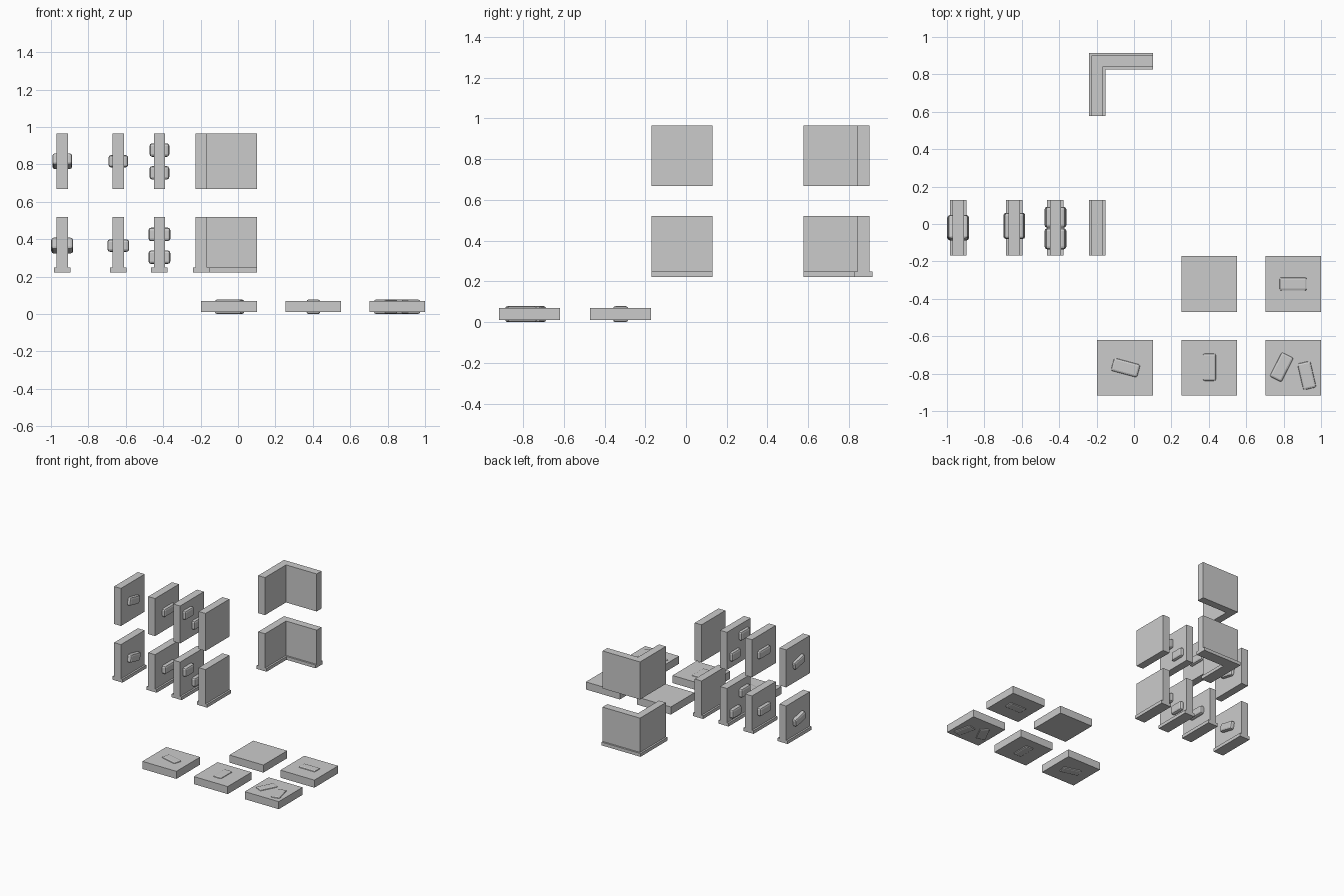
import bpy, bmesh
from math import radians
from mathutils import Matrix, Vector

if "Cube" in bpy.data.objects:
    bpy.data.objects.remove(bpy.data.objects["Cube"])


def finish(bm, name, loc=(0, 0, 0), rot=(0, 0, 0)):
    bmesh.ops.recalc_face_normals(bm, faces=bm.faces)
    me = bpy.data.meshes.new(name)
    bm.to_mesh(me)
    bm.free()
    ob = bpy.data.objects.new(name, me)
    ob.location = loc
    ob.rotation_euler = rot
    bpy.context.collection.objects.link(ob)
    return ob


def box(name, loc, size, rot=(0, 0, 0), bevel=0):
    bm = bmesh.new()
    bmesh.ops.create_cube(bm, size=1, matrix=Matrix.Diagonal((*size, 1)))
    ob = finish(bm, name, loc, rot)
    if bevel:
        mod = ob.modifiers.new("bevel", 'BEVEL')
        mod.width = bevel
        mod.segments = 2
    return ob


def prism(name, outline, z0, z1):
    bm = bmesh.new()
    face = bm.faces.new([bm.verts.new((x, y, z0)) for x, y in outline])
    ext = bmesh.ops.extrude_face_region(bm, geom=[face])
    verts = [v for v in ext["geom"] if isinstance(v, bmesh.types.BMVert)]
    bmesh.ops.translate(bm, verts=verts, vec=Vector((0, 0, z1 - z0)))
    return finish(bm, name)


def corner(name, half, z0, z1):
    # L-shaped plan around the wall centre lines
    cx, cy, ex, ey = -0.197, 0.871, 0.102, 0.577
    prism(name, [(cx - half, ey), (cx + half, ey), (cx + half, cy - half),
                 (ex, cy - half), (ex, cy + half), (cx - half, cy + half)], z0, z1)


SIDE, THICK, BASE = 0.298, 0.06, 0.088
WALL_Y = -0.02

# Straight walls: x and their through-bricks (y, dz from centre, length, height, tilt)
walls = {
    "tilted_brick_wall": (-0.94, [(-0.02, 0, 0.13, 0.065, -12)]),
    "single_brick_wall": (-0.64, [(-0.01, 0, 0.14, 0.066, 0)]),
    "double_brick_wall": (-0.42, [(-0.079, 0.06, 0.112, 0.072, 0),
                                  (0.036, -0.062, 0.112, 0.072, 0)]),
    "plain_wall": (-0.197, []),
}
# Two rows: plain above, with a skirting base below
rows = [("upper", 0.668, 0.106, False), ("lower", 0.222, 0.117, True)]

for row, z0, depth, has_base in rows:
    zc = z0 + SIDE / 2
    for name, (x, bricks) in walls.items():
        box(f"{row}_{name}", (x, WALL_Y, zc), (THICK, SIDE, SIDE))
        if has_base:
            box(f"{name}_base", (x, WALL_Y, z0 + 0.013), (BASE, SIDE, 0.026))
        for y, dz, length, height, tilt in bricks:
            dz_row = dz - (0.005 if has_base else 0)
            box(f"{row}_{name}_brick", (x, y, zc + dz_row), (depth, length, height),
                (radians(tilt), 0, 0), 0.014)
    corner(f"{row}_corner_wall", THICK / 2, z0, z0 + SIDE)
    if has_base:
        corner("corner_wall_base", BASE / 2, z0, z0 + 0.026)

# Floor tiles: centre and inset bricks (x, y, turn)
floors = [
    ((0.403, -0.321), []),
    ((0.851, -0.321), [(0.851, -0.321, 0)]),
    ((-0.048, -0.768), [(-0.045, -0.768, -15)]),
    ((0.403, -0.768), [(0.403, -0.766, 90)]),
    ((0.851, -0.768), [(0.789, -0.765, 63), (0.924, -0.81, -77)]),
]
for (x, y), bricks in floors:
    box("floor_tile", (x, y, 0.04), (SIDE, SIDE, 0.06))
    for bx, by, turn in bricks:
        box("floor_brick", (bx, by, 0.039), (0.148, 0.074, 0.078),
            (0, 0, radians(turn)), 0.012)
